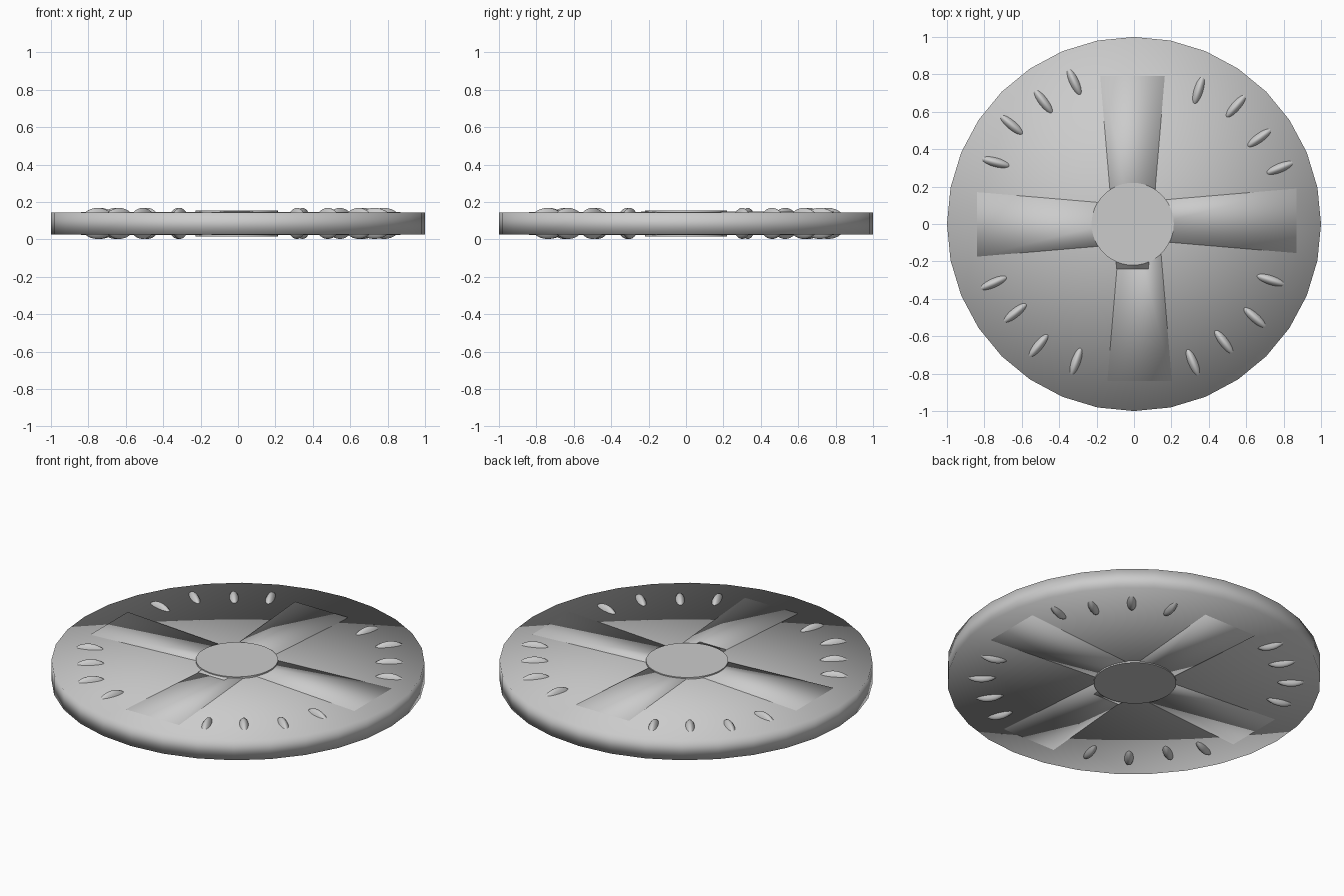
import bpy, bmesh, math
from mathutils import Matrix, Vector

if "Cube" in bpy.data.objects:
    bpy.data.objects.remove(bpy.data.objects["Cube"], do_unlink=True)

grey = bpy.data.materials.new("light grey")
grey.use_nodes = True
colour = (0.6, 0.6, 0.6, 1)
grey.diffuse_color = colour
grey.node_tree.nodes["Principled BSDF"].inputs["Base Color"].default_value = colour

MID = 0.085


def finish(name, bm, smooth=True):
    mesh = bpy.data.meshes.new(name)
    bm.to_mesh(mesh)
    bm.free()
    for p in mesh.polygons:
        p.use_smooth = smooth
    mesh.materials.append(grey)
    obj = bpy.data.objects.new(name, mesh)
    bpy.context.collection.objects.link(obj)
    return obj


def disc(name, radius, height, sides, x=0):
    bm = bmesh.new()
    bmesh.ops.create_cone(bm, cap_ends=True, cap_tris=True, segments=sides,
                          radius1=radius, radius2=radius, depth=height,
                          matrix=Matrix.Translation((x, 0, MID)))
    return finish(name, bm)


# Round body, softly shaded over its rim
disc("body", 1.0, 0.117, 32)

# Flat central hub
hub = disc("hub", 0.22, 0.138, 48, -0.007)
hub.data.set_sharp_from_angle(angle=math.radians(30))


# Tapered spokes, wide at the rim and running on under the hub
def spoke(name, direction, reach, shift, height):
    bm = bmesh.new()
    bmesh.ops.create_cube(bm, size=1)
    for v in bm.verts:
        outer = v.co.x > 0
        v.co.x = reach if outer else reach - 1.03
        v.co.y = v.co.y * (0.345 if outer else 0.17) + shift
        v.co.z = v.co.z * height + MID
    bm.transform(Matrix.Rotation(math.radians(direction), 4, "Z"))
    finish(name, bm)


spoke("left_spoke", 0, 0.87, 0.017, 0.122)
spoke("back_spoke", 90, 0.79, 0.008, 0.126)
spoke("right_spoke", 180, 0.84, 0.002, 0.124)
spoke("front_spoke", 270, 0.84, 0.03, 0.122)

# Seeds: x, y and turn in degrees, passing through both faces
seeds = [(.345, .715, 73), (.545, .63, 49), (.67, .46, 36), (.78, .3, 22),
         (-.32, .76, 115), (-.485, .655, 127), (-.655, .53, 140), (-.74, .33, 165),
         (-.75, -.315, 24), (-.635, -.475, 39), (-.51, -.65, 51), (-.31, -.735, 71),
         (.315, -.74, -67), (.48, -.63, -53), (.645, -.5, -42), (.73, -.3, -18)]
for i, (x, y, turn) in enumerate(seeds):
    bm = bmesh.new()
    bmesh.ops.create_uvsphere(bm, u_segments=24, v_segments=16, radius=1)
    bm.transform(Matrix.Translation((x, y, MID))
                 @ Matrix.Rotation(math.radians(turn), 4, "Z")
                 @ Matrix.Diagonal(Vector((0.106, 0.034, 0.083, 1))))
    finish(f"seed_{i + 1}", bm)
